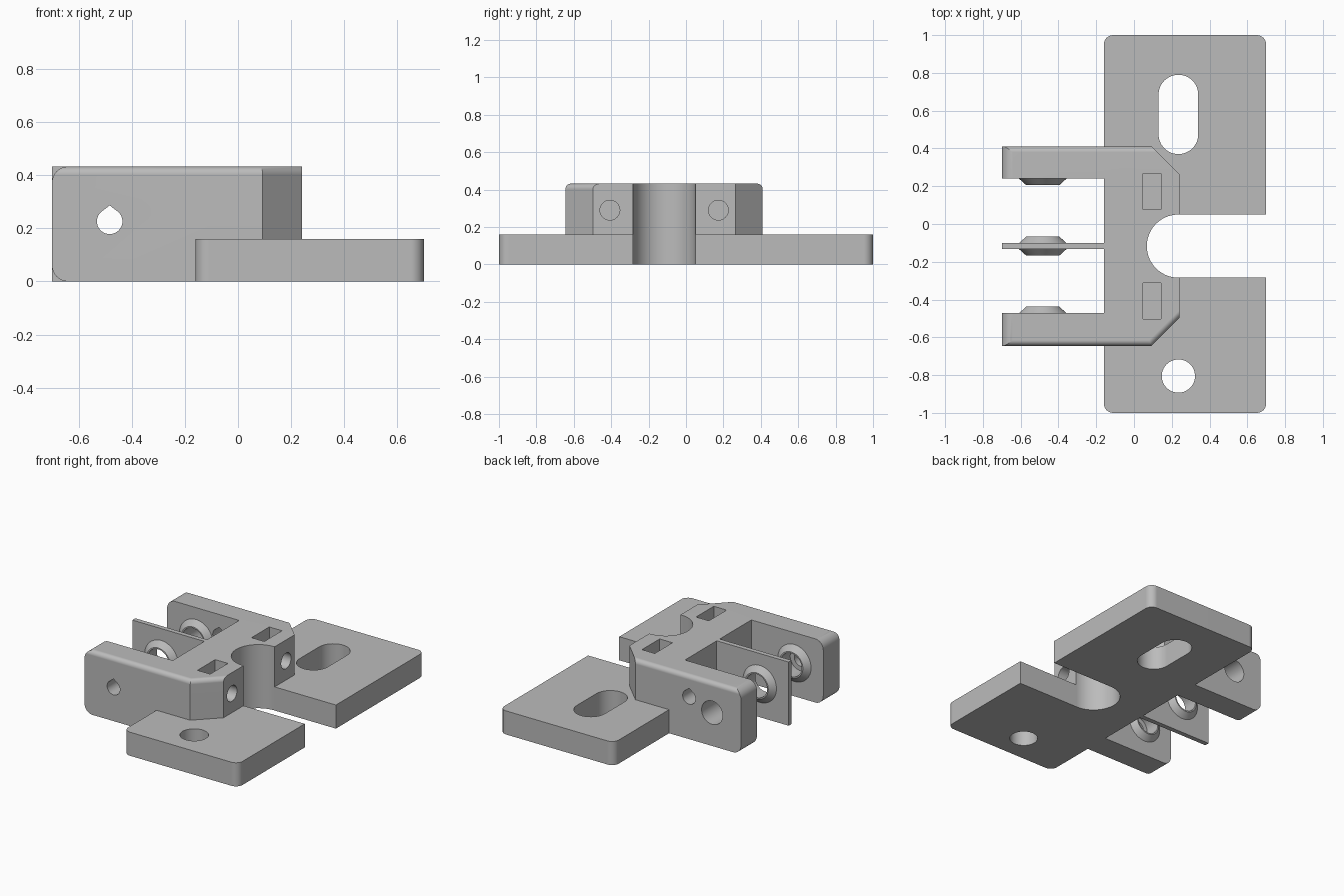
import bpy, bmesh
from math import pi, cos, sin, radians

if "Cube" in bpy.data.objects:
    bpy.data.objects.remove(bpy.data.objects["Cube"])

grey = bpy.data.materials.new("plain grey")
grey.use_nodes = True
grey.diffuse_color = (0.5, 0.5, 0.5, 1)
grey.node_tree.nodes["Principled BSDF"].inputs["Base Color"].default_value = (0.5, 0.5, 0.5, 1)

TOP = 0.432            # height of the clamp block
MID = -0.117           # y of the symmetry plane of the clamp
PIVOT = (-0.483, 0.226)  # x and z of the pivot axis


def arc(cx, cy, r, start, end, n=24):
    """Points on an arc, angles in degrees."""
    angles = [radians(start + (end - start) * i / n) for i in range(n + 1)]
    return [(cx + r * cos(a), cy + r * sin(a)) for a in angles]


def circle(cx, cy, r, n=48):
    return arc(cx, cy, r, 0, 360, n)[:-1]


def rect(x0, x1, y0, y1):
    return [(x0, y0), (x1, y0), (x1, y1), (x0, y1)]


def teardrop(cx, cy, r):
    return arc(cx, cy, r, 135, 405, 32) + [(cx, cy + r * 1.25)]


def loft(name, low, high, axis, lo, hi):
    """Solid between two matching outlines placed at lo and hi along an axis."""
    place = {"x": lambda u, v, w: (w, u, v),
             "y": lambda u, v, w: (u, w, v),
             "z": lambda u, v, w: (u, v, w)}[axis]
    bm = bmesh.new()
    a = [bm.verts.new(place(u, v, lo)) for u, v in low]
    b = [bm.verts.new(place(u, v, hi)) for u, v in high]
    bm.faces.new(a)
    bm.faces.new(b)
    for i in range(len(a)):
        j = (i + 1) % len(a)
        bm.faces.new((a[i], a[j], b[j], b[i]))
    bmesh.ops.recalc_face_normals(bm, faces=bm.faces)
    mesh = bpy.data.meshes.new(name)
    bm.to_mesh(mesh)
    bm.free()
    mesh.materials.append(grey)
    ob = bpy.data.objects.new(name, mesh)
    bpy.context.collection.objects.link(ob)
    return ob


def prism(name, pts, axis, lo, hi):
    return loft(name, pts, pts, axis, lo, hi)


def combine(target, other, operation):
    """Apply a boolean and remove the helper."""
    mod = target.modifiers.new("boolean", "BOOLEAN")
    mod.operation, mod.object, mod.solver = operation, other, "EXACT"
    bpy.context.view_layer.objects.active = target
    bpy.ops.object.modifier_apply(modifier=mod.name)
    bpy.data.objects.remove(other)


# Clamp block: fork-shaped outline with chamfered corners
block = prism("mounting_bracket", [
    (-0.70, -0.645), (0.093, -0.645), (0.24, -0.498), (0.24, 0.264), (0.093, 0.41),
    (-0.70, 0.41), (-0.70, 0.24), (-0.16, 0.24), (-0.16, -0.472), (-0.70, -0.472)],
    "z", 0, TOP)

# Soft top edges along the outer sides and the front chamfer
bm = bmesh.new()
bm.from_mesh(block.data)
soft = []
for e in bm.edges:
    m = (e.verts[0].co + e.verts[1].co) / 2
    if m.z > TOP - 0.01 and (m.y > 0.40 or (m.y < -0.5 and m.x > -0.69)):
        soft.append(e)
bmesh.ops.bevel(bm, geom=soft, offset=0.03, segments=6, profile=0.5, affect="EDGES")
bm.to_mesh(block.data)
bm.free()

# Rounded fork ends
R = 0.06
side = (arc(-0.70 + R, TOP - R, R, 90, 180, 10) + arc(-0.70 + R, R, R, 180, 270, 10)
        + [(0.4, 0), (0.4, TOP)])
combine(block, prism("fork_side", side, "y", -0.8, 0.6), "INTERSECT")

# Base plate with rounded corners
r = 0.05
outline = (arc(0.70 - r, 1 - r, r, 0, 90, 8) + arc(-0.16 + r, 1 - r, r, 90, 180, 8)
           + arc(-0.16 + r, -1 + r, r, 180, 270, 8) + arc(0.70 - r, -1 + r, r, 270, 360, 8))
combine(block, prism("base_plate", outline, "z", 0, 0.16), "UNION")

# Thin centre web between the fork arms
combine(block, prism("centre_web", rect(-0.70, -0.10, 0, TOP), "y", MID - 0.016, MID + 0.016), "UNION")

# Tapered spacer bosses on the arms and on both sides of the web
wide, narrow = circle(*PIVOT, 0.13), circle(*PIVOT, 0.088)
for face, direction in ((0.24, -1), (MID + 0.016, 1), (MID - 0.016, -1), (-0.472, 1)):
    root, tip = face - 0.004 * direction, face + 0.034 * direction
    combine(block, loft("spacer_boss", wide, narrow, "y", root, tip), "UNION")

# Holes and openings
cutters = [
    # round-ended notch through base and block
    prism("notch", arc(0.235, MID, 0.167, 90, 270, 40) + [(0.8, MID - 0.167), (0.8, MID + 0.167)],
          "z", -0.1, 0.6),
    # slotted and round mounting holes
    prism("long_slot", arc(0.235, 0.685, 0.105, 0, 180) + arc(0.235, 0.475, 0.105, 180, 360),
          "z", -0.1, 0.3),
    prism("round_hole", circle(0.235, -0.805, 0.088), "z", -0.1, 0.3),
    # pivot bore and its teardrop exit
    prism("pivot_bore", circle(*PIVOT, 0.079), "y", -0.54, 0.6),
    prism("pivot_exit", teardrop(*PIVOT, 0.048), "y", -0.8, -0.5),
    # upper teardrop hole in the back arm
    prism("upper_hole", teardrop(-0.31, 0.285, 0.048), "y", 0.15, 0.6),
]
for s in (-1, 1):
    y = MID + s * 0.29
    # screw holes in the block face and nut slots from the top
    cutters.append(prism("screw_hole", circle(y, 0.29, 0.053), "x", -0.03, 0.4))
    cutters.append(prism("nut_slot", rect(0.047, 0.143, y - 0.095, y + 0.095), "z", 0.19, 0.6))
for cutter in cutters:
    combine(block, cutter, "DIFFERENCE")

# Smooth curved walls, crisp edges
bpy.ops.object.select_all(action="DESELECT")
block.select_set(True)
bpy.context.view_layer.objects.active = block
bpy.ops.object.shade_smooth_by_angle(angle=radians(25))
weighted = block.modifiers.new("weighted normals", "WEIGHTED_NORMAL")
weighted.keep_sharp = True
